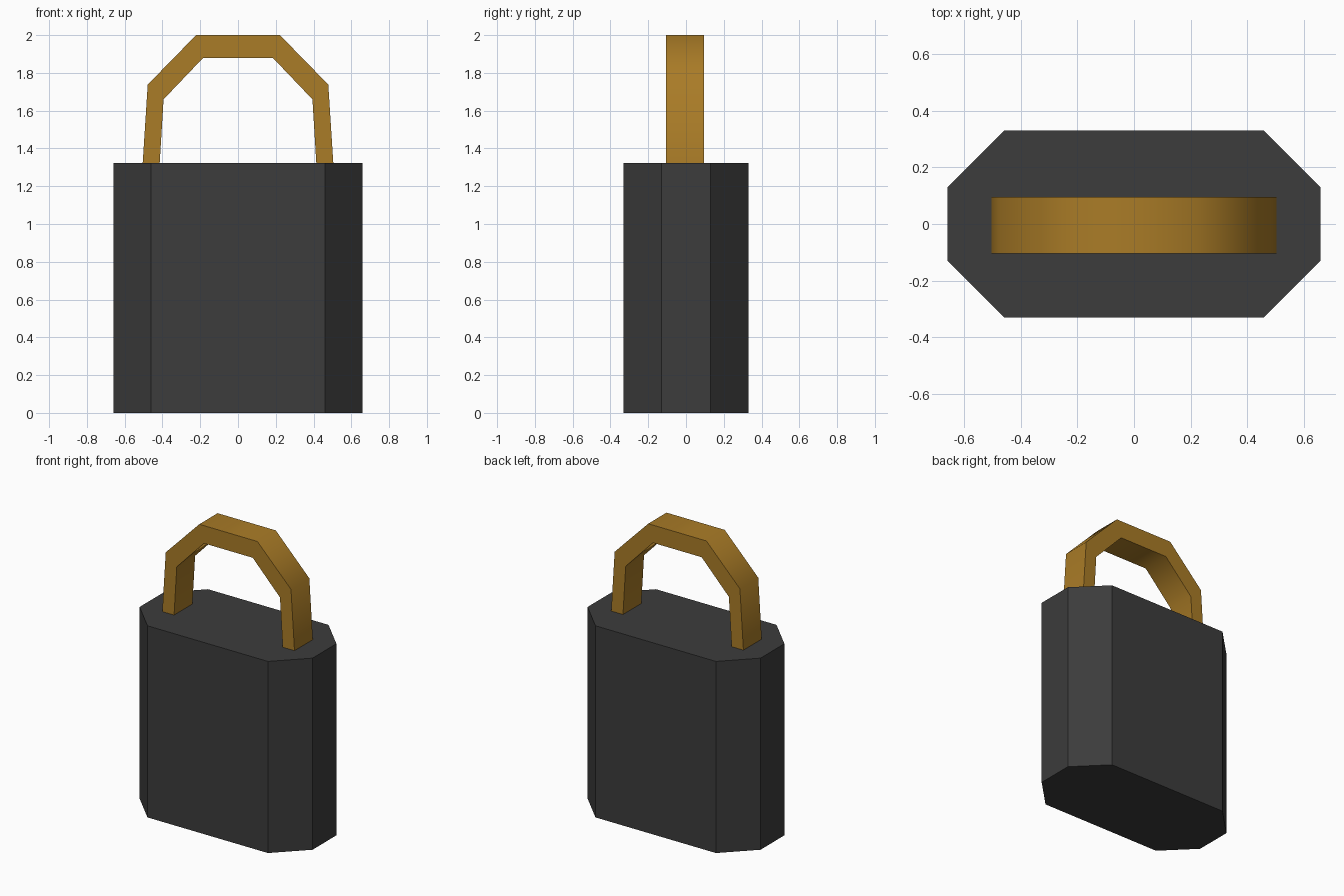
import bpy, bmesh, math
from mathutils import Vector

if "Cube" in bpy.data.objects:
    bpy.data.objects.remove(bpy.data.objects["Cube"])


def material(name, color):
    m = bpy.data.materials.new(name)
    m.diffuse_color = (*color, 1)
    m.use_nodes = True
    m.node_tree.nodes["Principled BSDF"].inputs["Base Color"].default_value = m.diffuse_color
    return m


def prism(name, points, offset, mat):
    """Extrude a closed 3D outline along an offset vector."""
    bm = bmesh.new()
    face = bm.faces.new([bm.verts.new(p) for p in points])
    ext = bmesh.ops.extrude_face_region(bm, geom=[face], use_keep_orig=True)
    moved = [v for v in ext["geom"] if isinstance(v, bmesh.types.BMVert)]
    bmesh.ops.translate(bm, verts=moved, vec=Vector(offset))
    bmesh.ops.recalc_face_normals(bm, faces=bm.faces)
    mesh = bpy.data.meshes.new(name)
    bm.to_mesh(mesh)
    bm.free()
    mesh.materials.append(mat)
    obj = bpy.data.objects.new(name, mesh)
    bpy.context.collection.objects.link(obj)
    return obj


# Lock body: rectangle with chamfered upright corners
W, D, C, H = 0.66, 0.33, 0.2, 1.322
quarter = [(W, D - C), (W - C, D)]
half = quarter + [(-x, y) for x, y in reversed(quarter)]
outline = half + [(-x, -y) for x, y in half]
prism("lock_body", [(x, y, 0) for x, y in outline], (0, 0, H),
      material("dark_metal", (0.045, 0.045, 0.045)))

# Shackle: mirrored arch profile, sunk slightly into the body
outer = [(0.506, 1.30), (0.478, 1.738), (0.222, 2.0)]
inner = [(0.186, 1.878), (0.394, 1.66), (0.416, 1.30)]


def mirrored(side):
    return [(-x, z) for x, z in reversed(side)]


arch = outer + mirrored(outer) + mirrored(inner) + inner
shackle = prism("shackle", [(x, -0.105, z) for x, z in arch], (0, 0.2, 0),
                material("brass", (0.40, 0.20, 0.02)))

# Soft shading around the arch, crisp front and back edges
bpy.context.view_layer.objects.active = shackle
shackle.select_set(True)
bpy.ops.object.shade_smooth_by_angle(angle=math.radians(60))
